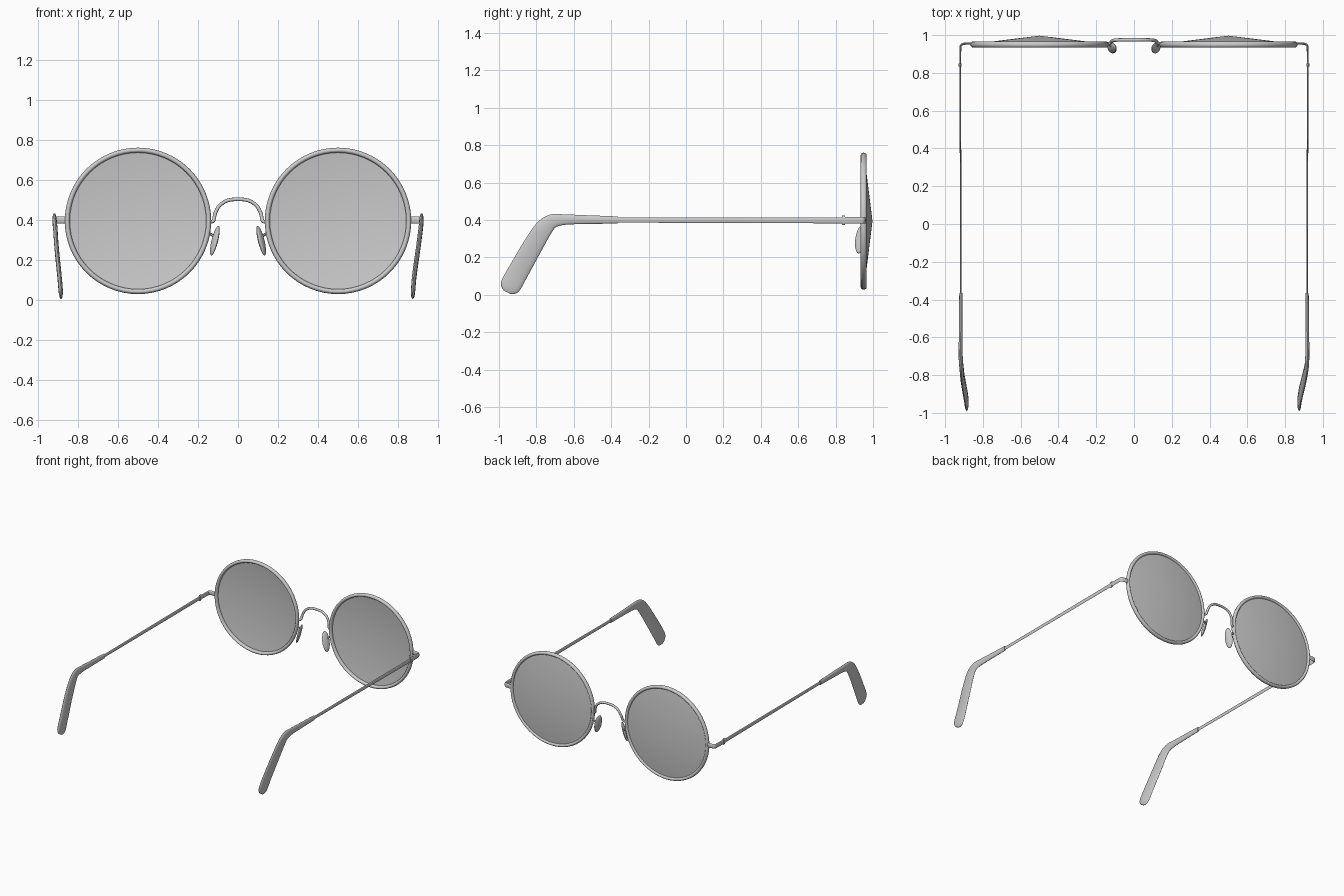
import bpy, bmesh, math
from mathutils import Vector, Matrix

if "Cube" in bpy.data.objects:
    bpy.data.objects.remove(bpy.data.objects["Cube"])

CZ, RY = 0.394, 0.95      # rim centre height and depth


def finish(name, bm, angle=40):
    bmesh.ops.recalc_face_normals(bm, faces=bm.faces)
    me = bpy.data.meshes.new(name)
    bm.to_mesh(me)
    bm.free()
    ob = bpy.data.objects.new(name, me)
    bpy.context.collection.objects.link(ob)
    bpy.context.view_layer.objects.active = ob
    ob.select_set(True)
    bpy.ops.object.shade_smooth_by_angle(angle=math.radians(angle))
    ob.select_set(False)
    return ob


def spline(rows, steps):
    """Catmull-Rom through rows of (x, y, z, half_a, half_b)."""
    out, n = [], len(rows)
    for i in range(n - 1):
        a, b, c, d = (rows[max(0, min(n - 1, j))] for j in (i - 1, i, i + 1, i + 2))
        for k in range(steps):
            t = k / steps
            out.append([0.5 * (2 * q + (r - p) * t + (2 * p - 5 * q + 4 * r - s) * t * t
                               + (3 * q - p - 3 * r + s) * t ** 3)
                        for p, q, r, s in zip(a, b, c, d)])
    out.append(list(rows[-1]))
    return out


def sweep(name, rows, axis, steps=4, sides=12):
    """Elliptical tube; half_a lies along axis, half_b across it."""
    rows = spline(rows, steps)
    pts = [Vector(r[:3]) for r in rows]
    bm, rings = bmesh.new(), []
    for i, r in enumerate(rows):
        t = (pts[min(i + 1, len(pts) - 1)] - pts[max(i - 1, 0)]).normalized()
        u = Vector(axis)
        u = (u - t * u.dot(t)).normalized()
        v = t.cross(u)
        rings.append([bm.verts.new(pts[i] + u * r[3] * math.cos(g) + v * r[4] * math.sin(g))
                      for g in (2 * math.pi * k / sides for k in range(sides))])
    for p, q in zip(rings, rings[1:]):
        for k in range(sides):
            m = (k + 1) % sides
            bm.faces.new((p[k], p[m], q[m], q[k]))
    bm.faces.new(rings[0])
    bm.faces.new(rings[-1])
    return finish(name, bm)


def rim(name, x, seg=64, tube=12):
    bm, rings = bmesh.new(), []
    for i in range(seg):
        a = 2 * math.pi * i / seg
        ring = []
        for k in range(tube):
            b = 2 * math.pi * k / tube
            r = 0.3535 + 0.0125 * math.cos(b)
            ring.append(bm.verts.new((x + r * math.cos(a), RY + 0.016 * math.sin(b),
                                      CZ + r * math.sin(a))))
        rings.append(ring)
    for i in range(seg):
        p, q = rings[i], rings[(i + 1) % seg]
        for k in range(tube):
            m = (k + 1) % tube
            bm.faces.new((p[k], p[m], q[m], q[k]))
    return finish(name, bm)


def lens(name, x, seg=64):
    # shallow cone with its apex pointing away from the temples
    bm = bmesh.new()
    apex = bm.verts.new((x, 0.997, CZ))
    edge = [bm.verts.new((x + 0.348 * math.cos(a), RY + 0.004, CZ + 0.348 * math.sin(a)))
            for a in (2 * math.pi * i / seg for i in range(seg))]
    for i in range(seg):
        bm.faces.new((apex, edge[i], edge[(i + 1) % seg]))
    return finish(name, bm)


for side, s, tip in (("left", -1, 0.887), ("right", 1, 0.876)):
    rim(side + "_rim", s * 0.5)
    lens(side + "_lens", s * 0.5)

    # nose pad and its short wire arm
    bm = bmesh.new()
    bmesh.ops.create_uvsphere(bm, u_segments=16, v_segments=10, radius=1)
    bm.transform(Matrix.Translation((s * 0.116, 0.932, 0.295))
                 @ Matrix.Rotation(s * math.radians(-25), 4, 'Z')
                 @ Matrix.Rotation(s * math.radians(-15), 4, 'Y')
                 @ Matrix.Diagonal((0.012, 0.03, 0.077, 1)))
    finish(side + "_nose_pad", bm)
    sweep(side + "_pad_arm", [(s * 0.15, 0.95, 0.335, 0.007, 0.007),
                              (s * 0.132, 0.957, 0.325, 0.007, 0.007),
                              (s * 0.118, 0.937, 0.315, 0.007, 0.007)], (0, 0, 1), 4, 8)

    # end piece curving from the rim back to the hinge
    sweep(side + "_end_piece", [(s * 0.855, 0.955, 0.398, 0.018, 0.006),
                                (s * 0.893, 0.955, 0.398, 0.018, 0.006),
                                (s * 0.913, 0.949, 0.398, 0.018, 0.006),
                                (s * 0.919, 0.93, 0.398, 0.018, 0.005),
                                (s * 0.920, 0.84, 0.398, 0.018, 0.005)], (0, 0, 1), 4)
    sweep(side + "_hinge", [(s * 0.92, 0.85, 0.398, 0.008, 0.025),
                            (s * 0.92, 0.833, 0.398, 0.008, 0.025)], (1, 0, 0), 1)
    sweep(side + "_temple", [(s * 0.92, 0.84, 0.398, 0.004, 0.016),
                             (s * 0.916, -0.40, 0.399, 0.004, 0.013)], (1, 0, 0), 1)

    # flattened sleeve bending down to a rounded tip
    bend = [(0.916, -0.365, 0.400, 0.009, 0.019),
            (0.917, -0.55, 0.402, 0.010, 0.024),
            (0.918, -0.65, 0.402, 0.010, 0.028),
            (0.917, -0.715, 0.393, 0.011, 0.038),
            (0.913, -0.762, 0.352, 0.011, 0.048),
            (0.5 * (0.913 + tip) + 0.007, -0.818, 0.263, 0.011, 0.053),
            (tip + 0.006, -0.898, 0.122, 0.011, 0.056),
            (tip, -0.935, 0.055, 0.011, 0.056),
            (tip - 0.002, -0.950, 0.027, 0.009, 0.044),
            (tip - 0.003, -0.957, 0.014, 0.005, 0.02)]
    sweep(side + "_temple_tip", [(s * r[0],) + r[1:] for r in bend], (1, 0, 0), 4, 16)

# arched bridge between the rims
half = [(0.140, 0.953, 0.388), (0.122, 0.960, 0.396), (0.114, 0.970, 0.432),
        (0.092, 0.974, 0.471), (0.052, 0.975, 0.496)]
arch = [(-x, y, z) for x, y, z in half] + [(0, 0.975, 0.502)] + half[::-1]
sweep("bridge", [p + (0.009, 0.009) for p in arch], (0, 1, 0), 4)
